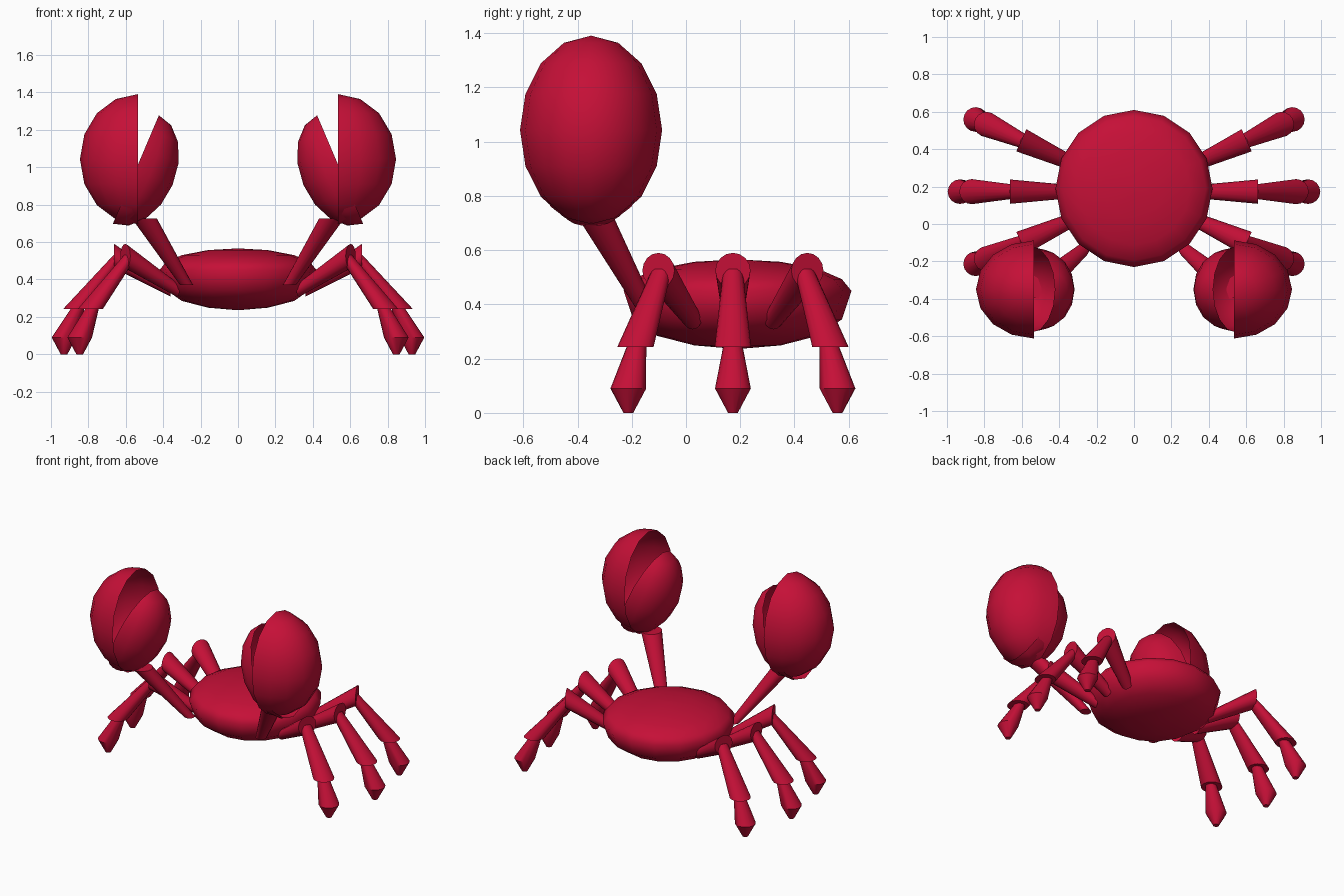
import bpy, bmesh
from math import cos, sin, pi, radians
from mathutils import Matrix, Vector

if "Cube" in bpy.data.objects:
    bpy.data.objects.remove(bpy.data.objects["Cube"])

shell_red = bpy.data.materials.new("shell_red")
shell_red.diffuse_color = (0.56, 0.005, 0.038, 1)
shell_red.use_nodes = True
shell_red.node_tree.nodes["Principled BSDF"].inputs["Base Color"].default_value = shell_red.diffuse_color


def finish(name, bm, mirror=True, angle=None):
    me = bpy.data.meshes.new(name)
    bm.to_mesh(me)
    bm.free()
    ob = bpy.data.objects.new(name, me)
    bpy.context.collection.objects.link(ob)
    me.materials.append(shell_red)
    bpy.ops.object.select_all(action='DESELECT')
    ob.select_set(True)
    bpy.context.view_layer.objects.active = ob
    if angle:
        bpy.ops.object.shade_smooth_by_angle(angle=radians(angle))
    else:
        bpy.ops.object.shade_smooth()
    if mirror:
        ob.modifiers.new("mirror", 'MIRROR').use_mirror_merge = False
    return ob


def loft(bm, rings, upright=False, n=16):
    """Bridge circles (x, y, z, radius); level rings, or rings facing x if upright."""
    loops = []
    for x, y, z, r in rings:
        loop = []
        for i in range(n):
            c, s = r * cos(2 * pi * i / n), r * sin(2 * pi * i / n)
            off = Vector((0, c, s)) if upright else Vector((c, s, 0))
            loop.append(bm.verts.new(Vector((x, y, z)) + off))
        loops.append(loop)
    for a, b in zip(loops, loops[1:]):
        for i in range(n):
            j = (i + 1) % n
            bm.faces.new((a[i], a[j], b[j], b[i]))
    bm.faces.new(loops[0][::-1])
    bm.faces.new(loops[-1])
    bmesh.ops.recalc_face_normals(bm, faces=bm.faces[:])


def half_shell(name, centre, radii, tilt, side):
    """Open half ellipsoid bulging towards side * x, tilted about y."""
    bm = bmesh.new()
    bmesh.ops.create_uvsphere(bm, u_segments=16, v_segments=8, radius=1)
    away = [v for v in bm.verts if v.co.x * side < -0.01]
    bmesh.ops.delete(bm, geom=away, context='VERTS')
    bm.transform(Matrix.Translation(centre) @ Matrix.Rotation(tilt, 4, 'Y')
                 @ Matrix.Diagonal((*radii, 1)))
    finish(name, bm)


# body: flattened dome with a rim above mid height
bm = bmesh.new()
loft(bm, [(0, 0.19, z, r) for r, z in (
    (0.02, 0.237), (0.16, 0.249), (0.30, 0.285), (0.385, 0.345), (0.42, 0.45),
    (0.385, 0.493), (0.30, 0.53), (0.16, 0.557), (0.02, 0.565))])
finish("body", bm, mirror=False)

# legs: three per side, fanned about the body centre
for label, deg in (("front", -24.5), ("middle", 0), ("back", 24.5)):
    place = Matrix.Translation((0, 0.173, 0)) @ Matrix.Rotation(radians(deg), 4, 'Z')
    for part, rings, upright in (
            ("upper", [(0.36, 0, 0.345, 0.037), (0.662, 0, 0.525, 0.065)], True),
            ("lower", [(0.63, 0, 0.53, 0.036), (0.867, 0, 0.243, 0.067)], False),
            ("foot", [(0.85, 0, 0.26, 0.033), (0.93, 0, 0.09, 0.066),
                      (0.93, 0, 0.0, 0.018)], False)):
        bm = bmesh.new()
        loft(bm, rings, upright)
        bm.transform(place)
        finish(f"{label}_leg_{part}", bm, angle=40)

# claw arms
bm = bmesh.new()
loft(bm, [(0.275, -0.14, 0.37, 0.035), (0.50, -0.335, 0.725, 0.067)])
finish("claw_arm", bm, angle=40)

# claws: hollow outer half and a smaller inner half tilted open
half_shell("claw_outer", (0.535, -0.35, 1.043), (0.31, 0.262, 0.348), 0, 1)
half_shell("claw_inner", (0.546, -0.35, 0.988), (0.213, 0.228, 0.315), radians(-23), -1)
